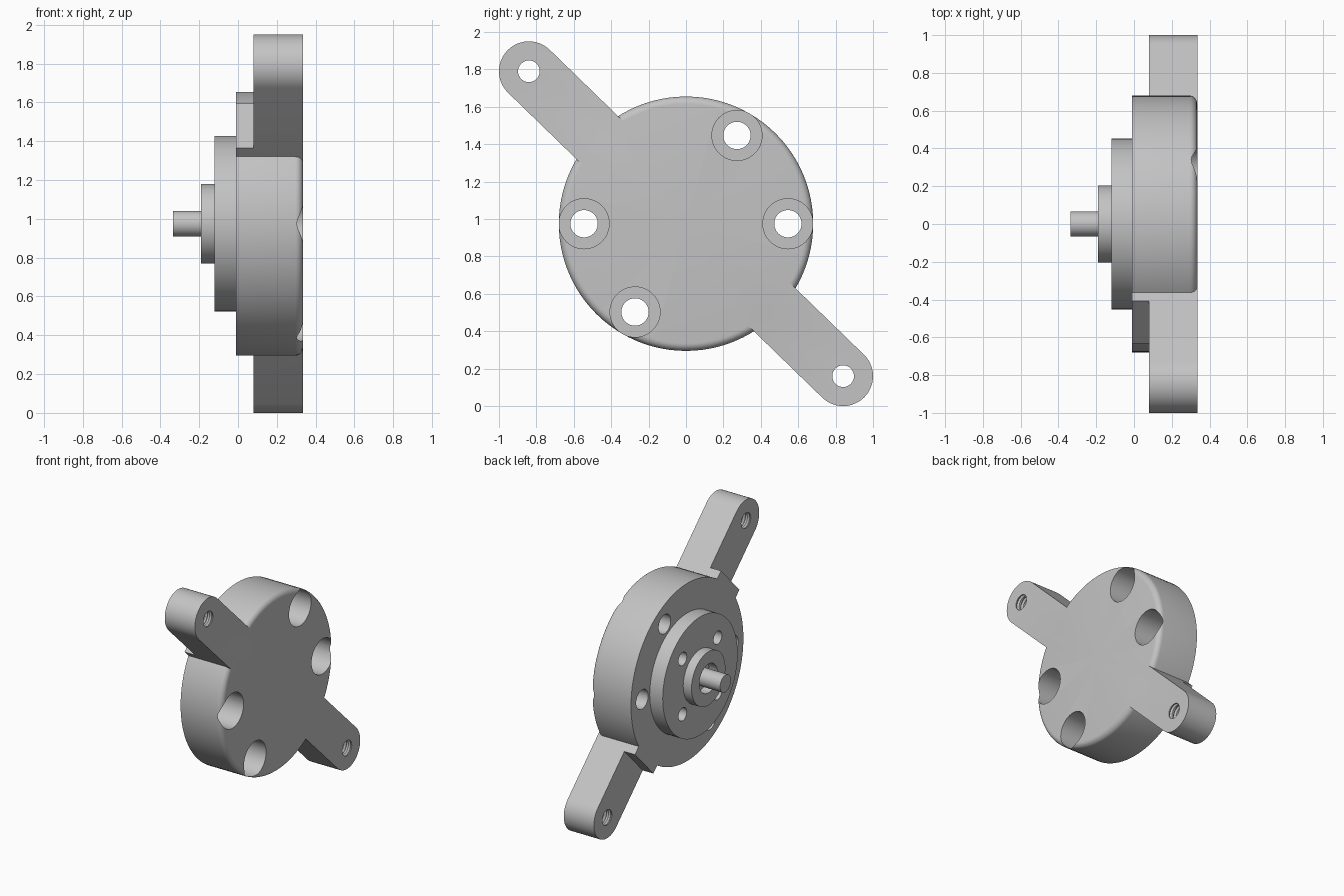
import bpy, bmesh, math
from mathutils import Vector

cube = bpy.data.objects.get("Cube")
if cube:
    bpy.data.objects.remove(cube, do_unlink=True)

MID = 0.975                       # height of the main axis
BACK, FACE, STEP = -0.01, 0.335, 0.08
ARM_Y, ARM_Z, ARM_R = 0.84, -0.815, 0.16

metal = bpy.data.materials.new("grey metal")
metal.use_nodes = True
grey = (0.55, 0.55, 0.55, 1)
metal.diffuse_color = grey
metal.node_tree.nodes["Principled BSDF"].inputs["Base Color"].default_value = grey


def finish(name, bm):
    bmesh.ops.remove_doubles(bm, verts=bm.verts, dist=1e-5)
    bmesh.ops.recalc_face_normals(bm, faces=bm.faces)
    mesh = bpy.data.meshes.new(name)
    bm.to_mesh(mesh)
    bm.free()
    mesh.materials.append(metal)
    ob = bpy.data.objects.new(name, mesh)
    bpy.context.collection.objects.link(ob)
    return ob


def lathe(name, profile, y=0, z=0, steps=64):
    """Turn (x, radius) points about an axis parallel to x."""
    bm = bmesh.new()
    vs = [bm.verts.new((x, y, MID + z + r)) for x, r in profile]
    edges = [bm.edges.new(pair) for pair in zip(vs, vs[1:])]
    bmesh.ops.spin(bm, geom=vs + edges, cent=(0, y, MID + z), axis=(1, 0, 0),
                   angle=math.tau, steps=steps, use_duplicate=False)
    return finish(name, bm)


def rod(name, x0, x1, r, y=0, z=0, steps=48):
    return lathe(name, [(x0, 0), (x0, r), (x1, r), (x1, 0)], y, z, steps)


def bar(name, x0, x1, half, rounded):
    """Slanted bar through the axis, with round or square ends."""
    along = Vector((0, ARM_Y, ARM_Z)).normalized()
    across = Vector((1, 0, 0)).cross(along)
    bm = bmesh.new()
    count = 24 if rounded else 1
    vs = []
    for side in (1, -1):
        for i in range(count + 1):
            a = math.pi * (i / count - 0.5)
            reach = half + (ARM_R * math.cos(a) if rounded else 0)
            p = side * (along * reach + across * ARM_R * math.sin(a))
            vs.append(bm.verts.new((x0, p.y, MID + p.z)))
    cap = bm.faces.new(vs)
    out = bmesh.ops.extrude_face_region(bm, geom=[cap])
    top = [g for g in out["geom"] if isinstance(g, bmesh.types.BMVert)]
    bmesh.ops.translate(bm, verts=top, vec=(x1 - x0, 0, 0))
    return finish(name, bm)


def combine(ob, tool, operation):
    mod = ob.modifiers.new("combine", "BOOLEAN")
    mod.operation, mod.solver, mod.object = operation, "EXACT", tool
    bpy.context.view_layer.update()
    graph = bpy.context.evaluated_depsgraph_get()
    mesh = bpy.data.meshes.new_from_object(ob.evaluated_get(graph))
    ob.modifiers.clear()
    ob.data = mesh
    bpy.data.objects.remove(tool, do_unlink=True)


# Round housing with a filleted outer rim
R, F = 0.68, 0.04
rim = [(FACE - F + F * math.sin(a), R - F + F * math.cos(a))
       for a in (math.pi / 2 * i / 6 for i in range(7))]
housing = lathe("housing", [(BACK, 0), (BACK, R)] + rim + [(FACE, 0)], steps=96)

# Two arms and their thicker roots
combine(housing, bar("arms", STEP, FACE, math.hypot(ARM_Y, ARM_Z), True), "UNION")
combine(housing, bar("arm_roots", BACK, STEP + 0.05, 0.725, False), "UNION")

# Counterbored fixing holes
for degrees in (0, 60, 180, 240):
    a = math.radians(degrees)
    y, z = 0.545 * math.cos(a), 0.545 * math.sin(a)
    seat, end = 0.1, FACE + 0.1
    bore = lathe("bore", [(-0.1, 0), (-0.1, 0.073), (seat, 0.073),
                          (seat, 0.134), (end, 0.134), (end, 0)], y, z, 48)
    combine(housing, bore, "DIFFERENCE")

# Threaded holes near the arm tips
thread = [(STEP - 0.05, 0), (STEP - 0.05, 0.058)]
pitch = (FACE - STEP) / 7
for i in range(7):
    x = STEP + pitch * i
    thread += [(x + pitch * 0.2, 0.058), (x + pitch * 0.5, 0.07), (x + pitch * 0.8, 0.058)]
thread += [(FACE + 0.05, 0.058), (FACE + 0.05, 0)]
for s in (1, -1):
    combine(housing, lathe("thread", thread, s * ARM_Y, s * ARM_Z, 32), "DIFFERENCE")

# Mounting flange with four blind holes
flange = rod("mounting_flange", -0.12, BACK + 0.005, 0.453, steps=96)
for sy in (1, -1):
    for sz in (1, -1):
        combine(flange, rod("pin_hole", -0.2, -0.03, 0.05, sy * 0.212, sz * 0.212, 32), "DIFFERENCE")

# Hollow hub and the shaft inside it
hub = lathe("hub", [(-0.115, 0.11), (-0.19, 0.11), (-0.19, 0.205), (-0.115, 0.205), (-0.115, 0.11)])
shaft = rod("shaft", -FACE, -0.1, 0.066)

# Smooth round walls, keep edges sharp
bpy.ops.object.select_all(action="DESELECT")
for ob in (housing, flange, hub, shaft):
    ob.select_set(True)
bpy.context.view_layer.objects.active = housing
bpy.ops.object.shade_smooth_by_angle(angle=math.radians(30))
